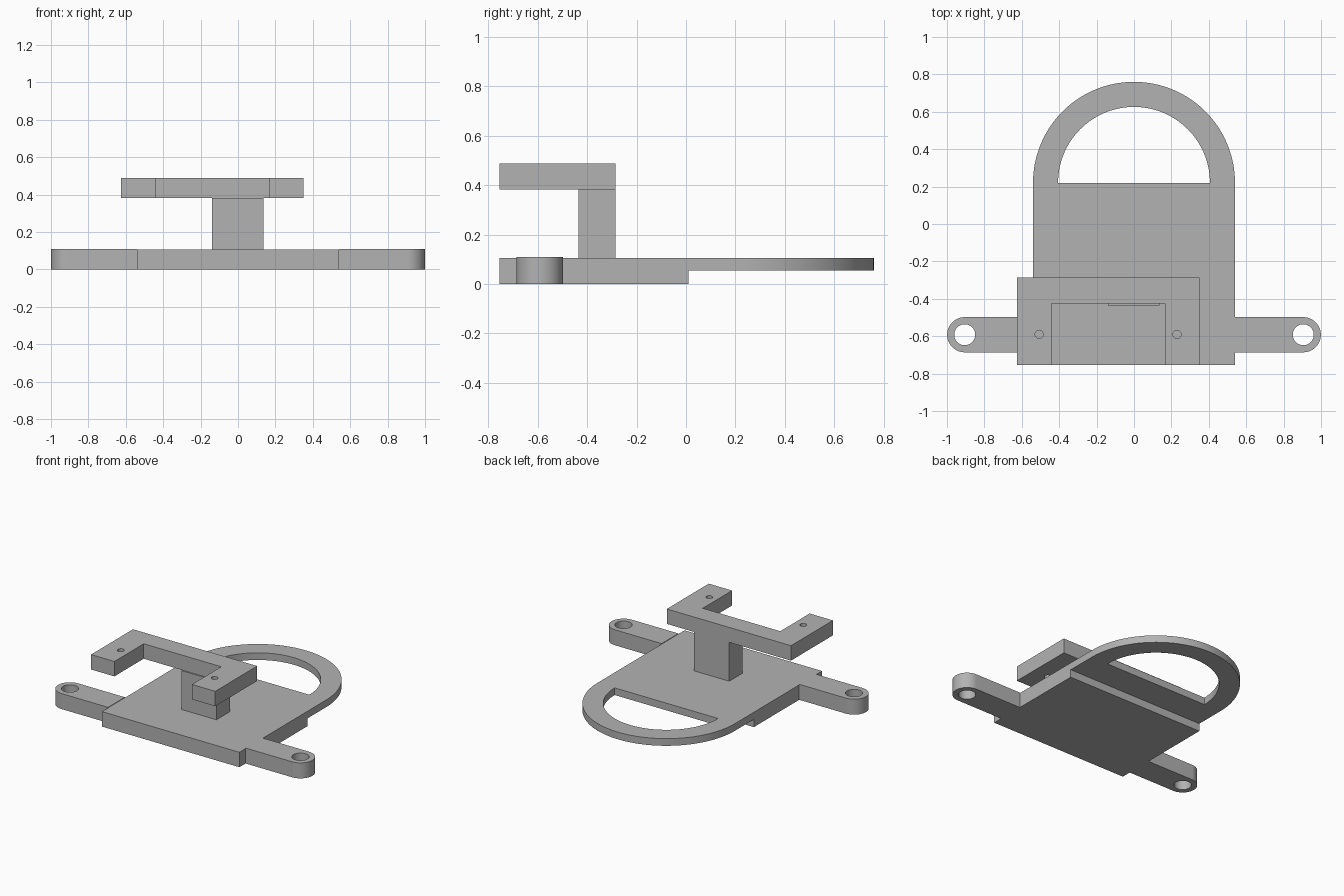
import bpy
import bmesh
from math import cos, sin, pi, radians

cube = bpy.data.objects.get("Cube")
if cube:
    bpy.data.objects.remove(cube, do_unlink=True)

grey = bpy.data.materials.new("plain_grey")
grey.use_nodes = True
colour = (0.45, 0.45, 0.45, 1)
grey.diffuse_color = colour
grey.node_tree.nodes["Principled BSDF"].inputs["Base Color"].default_value = colour


def arc(cx, cy, r, start, end, steps=48):
    angles = [radians(start + (end - start) * i / steps) for i in range(steps + 1)]
    return [(cx + r * cos(a), cy + r * sin(a)) for a in angles]


def circle(cx, cy, r):
    return arc(cx, cy, r, 0, 360)[:-1]


def rect(x0, x1, y0, y1):
    return [(x0, y0), (x1, y0), (x1, y1), (x0, y1)]


def slab(name, loops, z0, z1):
    """Extrude an outline, with any further loops as holes, from z0 to z1."""
    curve = bpy.data.curves.new(name, 'CURVE')
    curve.dimensions = '2D'
    curve.fill_mode = 'BOTH'
    curve.extrude = (z1 - z0) / 2
    for loop in loops:
        spline = curve.splines.new('POLY')
        spline.points.add(len(loop) - 1)
        for point, (x, y) in zip(spline.points, loop):
            point.co = (x, y, 0, 1)
        spline.use_cyclic_u = True
    helper = bpy.data.objects.new(name + "_outline", curve)
    bpy.context.collection.objects.link(helper)
    graph = bpy.context.evaluated_depsgraph_get()
    mesh = bpy.data.meshes.new_from_object(helper.evaluated_get(graph))
    bpy.data.objects.remove(helper, do_unlink=True)
    bpy.data.curves.remove(curve)

    # Weld caps to walls and lift into place
    bm = bmesh.new()
    bm.from_mesh(mesh)
    bmesh.ops.remove_doubles(bm, verts=bm.verts, dist=0.0002)
    bmesh.ops.translate(bm, verts=bm.verts, vec=(0, 0, (z0 + z1) / 2))
    bmesh.ops.recalc_face_normals(bm, faces=bm.faces)
    bm.to_mesh(mesh)
    bm.free()
    mesh.name = name
    mesh.materials.clear()
    mesh.materials.append(grey)
    obj = bpy.data.objects.new(name, mesh)
    bpy.context.collection.objects.link(obj)
    bpy.ops.object.select_all(action='DESELECT')
    obj.select_set(True)
    bpy.context.view_layer.objects.active = obj
    bpy.ops.object.shade_smooth_by_angle(angle=radians(30))
    return obj


half, front, step, arch_y = 0.54, -0.755, 0.01, 0.22
top = 0.106

# Thick front base and thinner rear plate with arched handle
slab("base_block", [rect(-half, half, front, step)], 0, top)
slab("arched_plate",
     [[(-half, step), (half, step)] + arc(0, arch_y, half, 0, 180, 64),
      arc(0, arch_y, 0.406, 0, 180, 64)], 0.055, top)

# Side mounting lugs with rounded ends
lug_y, lug_r, hole_x = -0.592, 0.094, 0.905
for side, name in ((1, "left_lug"), (-1, "right_lug")):
    outline = [(half, lug_y - lug_r)] + arc(hole_x, lug_y, lug_r, -90, 90) + [(half, lug_y + lug_r)]
    loops = [outline, circle(hole_x, lug_y, 0.056)]
    slab(name, [[(side * x, y) for x, y in loop] for loop in loops], 0, 0.11)

# Upright post
back = -0.285
slab("post", [rect(-0.14, 0.135, -0.435, back)], top, 0.382)

# U-shaped bracket, offset to one side, with screw holes in its arms
u_outline = [(-0.625, front), (-0.442, front), (-0.442, -0.426), (0.167, -0.426),
             (0.167, front), (0.35, front), (0.35, back), (-0.625, back)]
slab("bracket", [u_outline, circle(-0.507, -0.59, 0.022), circle(0.23, -0.59, 0.022)],
     0.382, 0.488)
